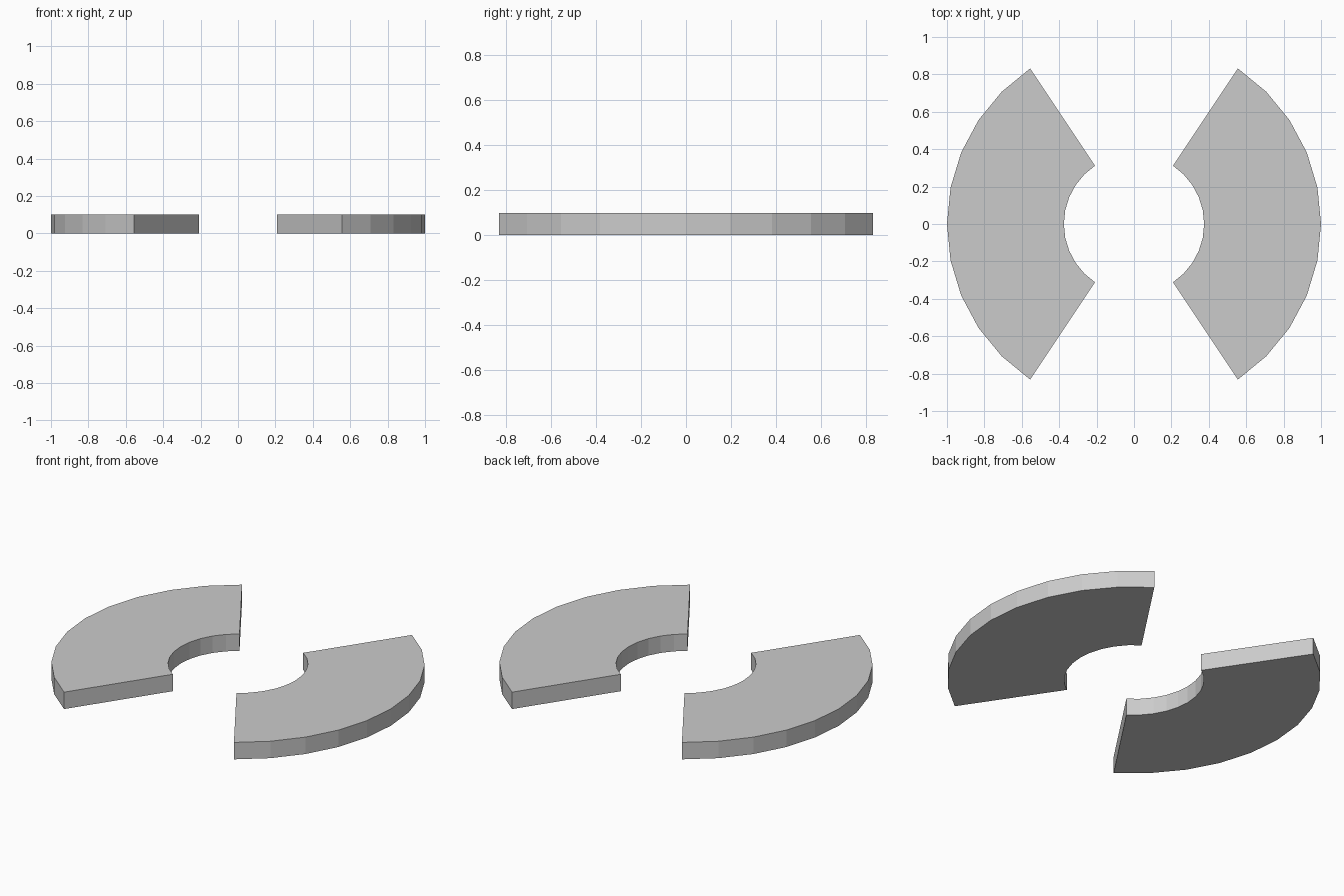
import bpy, bmesh, math

if "Cube" in bpy.data.objects:
    bpy.data.objects.remove(bpy.data.objects["Cube"])

R_OUT, R_IN, HEIGHT = 1.0, 0.375, 0.1
STEP = math.radians(11.25)   # 32-sided circle
HALF = 5                     # segments either side of the x axis


def ring_sector(name, centre):
    """Flat-shaded ring segment centred on the given angle."""
    def arc(r):
        return [(r * math.cos(centre + i * STEP), r * math.sin(centre + i * STEP), 0)
                for i in range(-HALF, HALF + 1)]

    bm = bmesh.new()
    outline = arc(R_OUT) + arc(R_IN)[::-1]
    base = bm.faces.new([bm.verts.new(p) for p in outline])
    top = bmesh.ops.extrude_face_region(bm, geom=[base], use_keep_orig=True)
    verts = [g for g in top["geom"] if isinstance(g, bmesh.types.BMVert)]
    bmesh.ops.translate(bm, verts=verts, vec=(0, 0, HEIGHT))
    bmesh.ops.recalc_face_normals(bm, faces=bm.faces)
    mesh = bpy.data.meshes.new(name)
    bm.to_mesh(mesh)
    bm.free()
    obj = bpy.data.objects.new(name, mesh)
    bpy.context.collection.objects.link(obj)


# Two opposite ring segments
ring_sector("right_ring_segment", 0)
ring_sector("left_ring_segment", math.pi)
